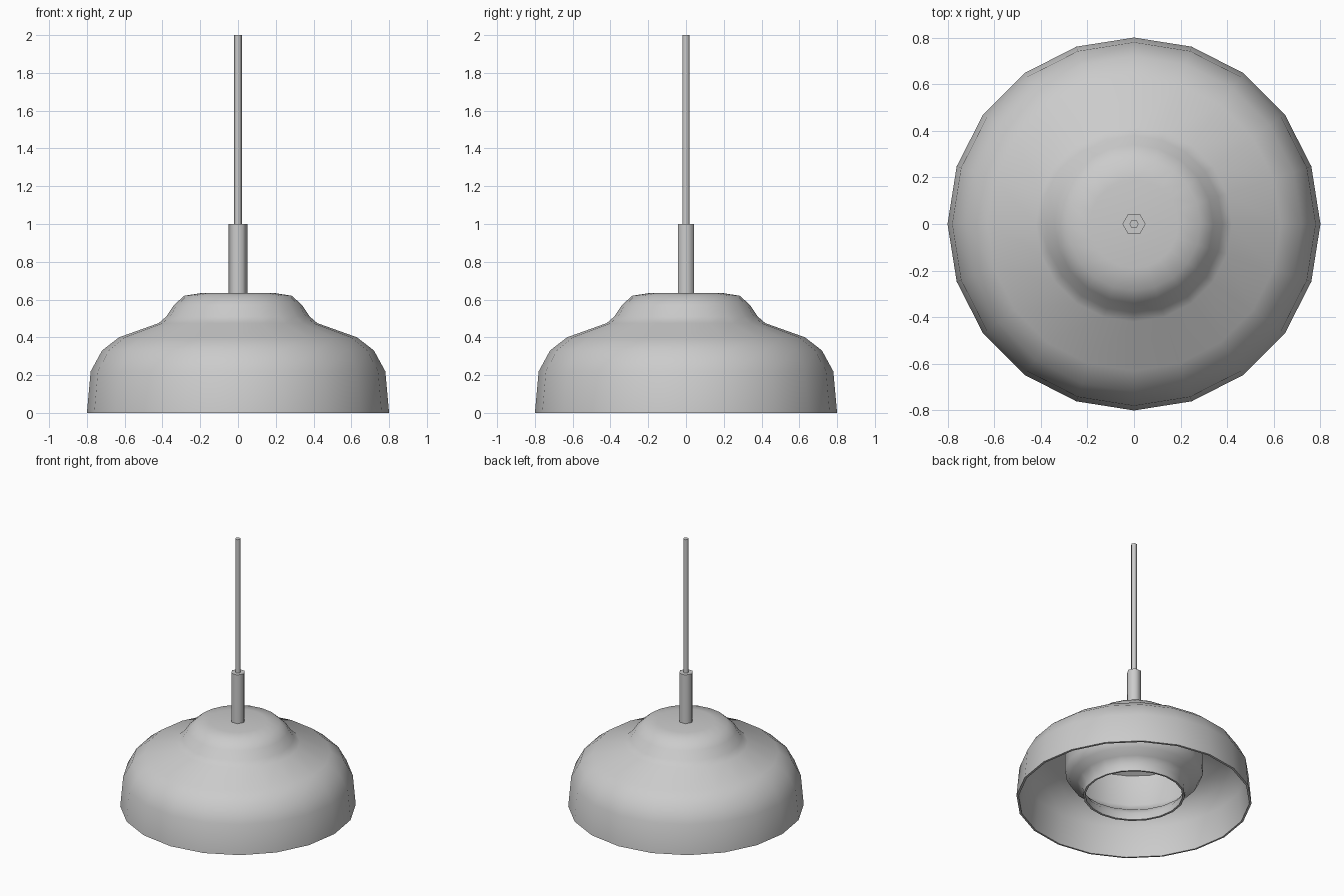
import bpy, bmesh, math

if "Cube" in bpy.data.objects:
    bpy.data.objects.remove(bpy.data.objects["Cube"])

SIDES = 20


def lathe(name, profile, sides, thickness=0.0, angle=50):
    """Revolve an (r, z) profile, listed bottom to top, around z."""
    bm = bmesh.new()
    rings = []
    for r, z in profile:
        if r == 0:
            rings.append([bm.verts.new((0, 0, z))])
        else:
            rings.append([bm.verts.new((r * math.cos(2 * math.pi * i / sides),
                                        r * math.sin(2 * math.pi * i / sides), z))
                          for i in range(sides)])
    for a, b in zip(rings, rings[1:]):
        for i in range(sides):
            j = (i + 1) % sides
            if len(b) == 1:
                bm.faces.new((a[i], a[j], b[0]))
            elif len(a) == 1:
                bm.faces.new((a[0], b[j], b[i]))
            else:
                bm.faces.new((a[i], a[j], b[j], b[i]))
    mesh = bpy.data.meshes.new(name)
    bm.to_mesh(mesh)
    bm.free()
    obj = bpy.data.objects.new(name, mesh)
    bpy.context.collection.objects.link(obj)
    bpy.ops.object.select_all(action='DESELECT')
    obj.select_set(True)
    bpy.context.view_layer.objects.active = obj
    if thickness:
        mod = obj.modifiers.new("wall", 'SOLIDIFY')
        mod.thickness = thickness
        mod.offset = -1
        bpy.ops.object.modifier_apply(modifier=mod.name)
    bpy.ops.object.shade_smooth_by_angle(angle=math.radians(angle))
    return obj


# Outer bell-shaped shade with stepped dome
lathe("outer_shade", [(0.80, 0), (0.78, 0.22), (0.72, 0.33), (0.63, 0.40),
                      (0.42, 0.475), (0.38, 0.51), (0.34, 0.57), (0.285, 0.62),
                      (0.19, 0.635), (0, 0.635)], SIDES, 0.015)

# Inner shade hanging inside, stepping in to the lower opening
lathe("inner_shade", [(0.345, 0.03), (0.35, 0.08), (0.385, 0.125), (0.44, 0.16),
                      (0.47, 0.215), (0.47, 0.445)], SIDES, 0.015)

# Hexagonal cord grip and suspension cord, smooth around the sides
lathe("cord_grip", [(0, 0.62), (0.05, 0.62), (0.05, 1.0), (0, 1.0)], 6, angle=65)
lathe("cord", [(0, 0.99), (0.02, 0.99), (0.02, 2.0), (0, 2.0)], 6, angle=65)
